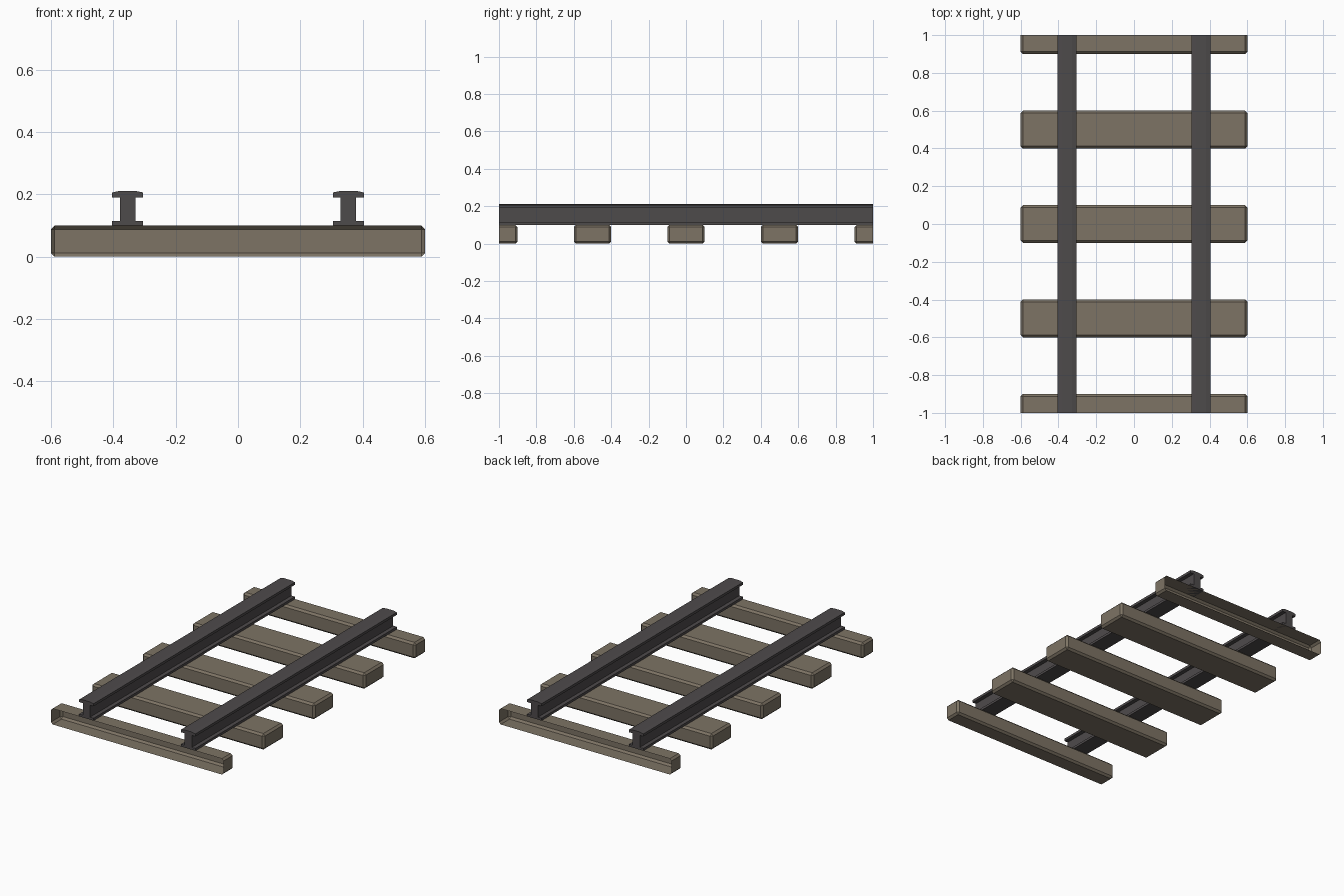
import bpy, bmesh
from mathutils import Matrix

if "Cube" in bpy.data.objects:
    bpy.data.objects.remove(bpy.data.objects["Cube"])


def material(name, rgb):
    m = bpy.data.materials.new(name)
    m.diffuse_color = (*rgb, 1)
    m.use_nodes = True
    m.node_tree.nodes["Principled BSDF"].inputs["Base Color"].default_value = m.diffuse_color
    return m


WOOD = material("weathered wood", (0.205, 0.172, 0.128))
STEEL = material("dark steel", (0.076, 0.069, 0.071))


def finish(bm, name, mat):
    mesh = bpy.data.meshes.new(name)
    bm.to_mesh(mesh)
    bm.free()
    mesh.materials.append(mat)
    obj = bpy.data.objects.new(name, mesh)
    bpy.context.collection.objects.link(obj)
    return obj


# Sleepers: chamfered beams; the end ones are cut open at the tile border
def sleeper(name, y):
    bm = bmesh.new()
    bmesh.ops.create_cube(bm, size=1, matrix=Matrix.Translation((0, y, 0.05))
                          @ Matrix.Diagonal((1.2, 0.2, 0.1, 1)))
    bmesh.ops.bevel(bm, geom=bm.edges[:], offset=0.012, segments=1,
                    affect='EDGES')
    if abs(y) > 0.9:
        side = 1 if y > 0 else -1
        bmesh.ops.bisect_plane(bm, geom=bm.verts[:] + bm.edges[:] + bm.faces[:],
                               plane_co=(0, side, 0), plane_no=(0, side, 0),
                               clear_outer=True)
    finish(bm, name, WOOD)


for i in range(5):
    sleeper(f"sleeper_{i + 1}", -1 + 0.5 * i)

# Rails: half of the I-shaped section (bottom to top), mirrored, extruded along y
HALF = [(0.05, 0.1), (0.05, 0.115), (0.025, 0.115), (0.025, 0.19),
        (0.05, 0.19), (0.05, 0.206), (0.026, 0.211)]
SECTION = HALF + [(-x, z) for x, z in reversed(HALF)]


def rail(name, cx):
    bm = bmesh.new()
    face = bm.faces.new([bm.verts.new((cx + x, -1, z)) for x, z in SECTION])
    ext = bmesh.ops.extrude_face_region(bm, geom=[face], use_keep_orig=True)
    moved = [g for g in ext["geom"] if isinstance(g, bmesh.types.BMVert)]
    bmesh.ops.translate(bm, verts=moved, vec=(0, 2, 0))
    bmesh.ops.recalc_face_normals(bm, faces=bm.faces[:])
    finish(bm, name, STEEL)


rail("left_rail", -0.354)
rail("right_rail", 0.354)
